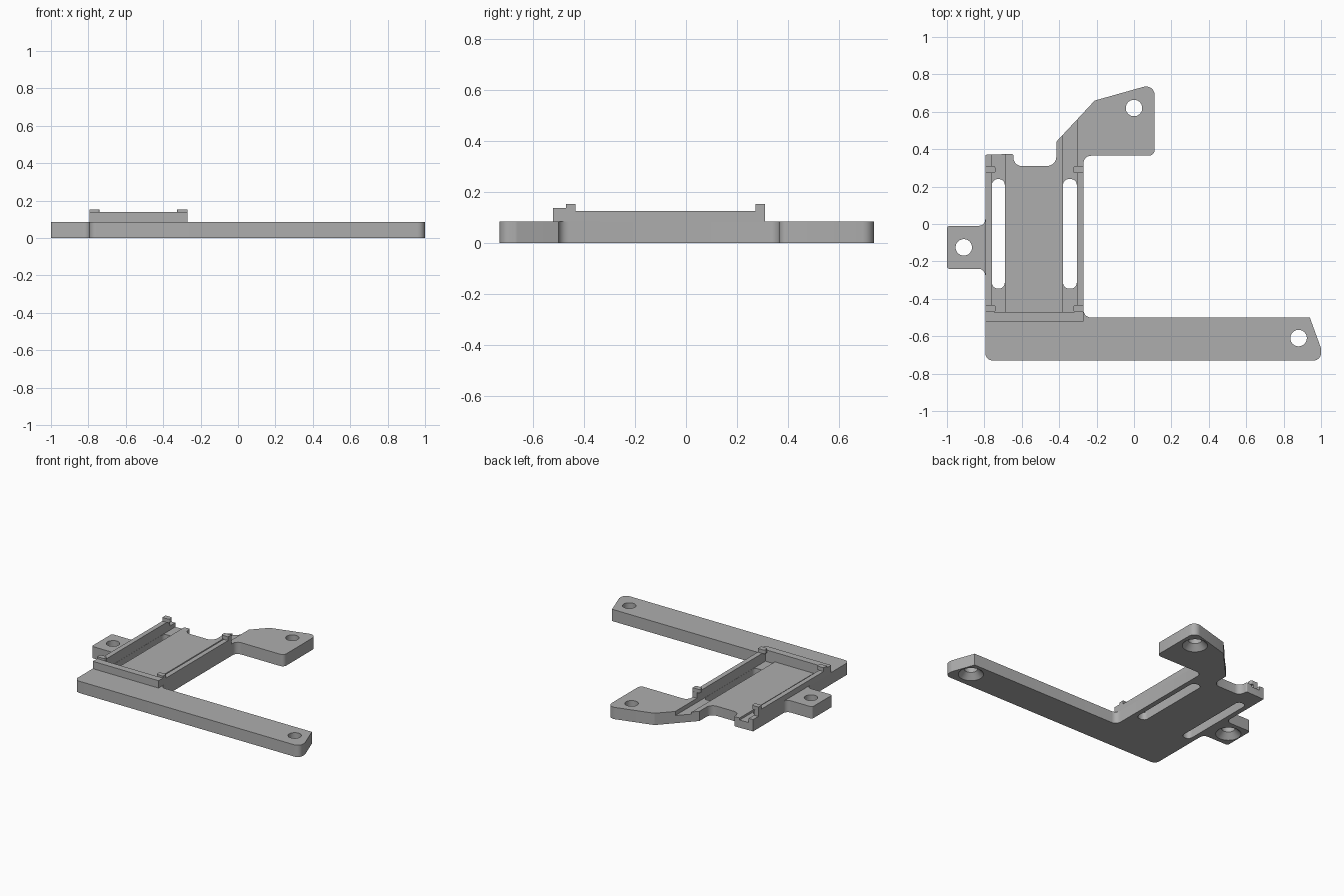
import bpy, bmesh, math
from mathutils import Vector

cube = bpy.data.objects.get("Cube")
if cube:
    bpy.data.objects.remove(cube, do_unlink=True)

grey = bpy.data.materials.new("plain grey")
grey.use_nodes = True
colour = (0.42, 0.42, 0.42, 1)
grey.diffuse_color = colour
grey.node_tree.nodes["Principled BSDF"].inputs["Base Color"].default_value = colour


def rounded(corners, steps=6):
    """Replace each (x, y, radius) corner by an arc tangent to both edges."""
    out = []
    n = len(corners)
    for i, (x, y, r) in enumerate(corners):
        p = Vector((x, y))
        if r == 0:
            out.append(p)
            continue
        a = (Vector(corners[i - 1][:2]) - p).normalized()
        b = (Vector(corners[(i + 1) % n][:2]) - p).normalized()
        half = a.angle(b) / 2
        centre = p + (a + b).normalized() * (r / math.sin(half))
        start = p + a * (r / math.tan(half)) - centre
        end = p + b * (r / math.tan(half)) - centre
        turn = start.angle_signed(end)
        for k in range(steps + 1):
            t = -turn * k / steps
            c, s = math.cos(t), math.sin(t)
            out.append(centre + Vector((start.x * c - start.y * s,
                                        start.x * s + start.y * c)))
    return out


def add_object(name, bm):
    bmesh.ops.recalc_face_normals(bm, faces=bm.faces[:])
    mesh = bpy.data.meshes.new(name)
    bm.to_mesh(mesh)
    bm.free()
    mesh.materials.append(grey)
    ob = bpy.data.objects.new(name, mesh)
    bpy.context.collection.objects.link(ob)
    return ob


def prism(name, corners, z0, z1):
    bm = bmesh.new()
    face = bm.faces.new([bm.verts.new((p.x, p.y, z0)) for p in rounded(corners)])
    new = bmesh.ops.extrude_face_region(bm, geom=[face])["geom"]
    verts = [v for v in new if isinstance(v, bmesh.types.BMVert)]
    bmesh.ops.translate(bm, verts=verts, vec=(0, 0, z1 - z0))
    return add_object(name, bm)


def block(name, x0, x1, y0, y1, z0, z1, r=0):
    return prism(name, [(x0, y0, r), (x1, y0, r), (x1, y1, r), (x0, y1, r)], z0, z1)


def cone(name, x, y, r0, r1, z0, z1):
    bm = bmesh.new()
    bmesh.ops.create_cone(bm, cap_ends=True, segments=40, radius1=r0, radius2=r1,
                          depth=z1 - z0)
    bmesh.ops.translate(bm, verts=bm.verts[:], vec=(x, y, (z0 + z1) / 2))
    return add_object(name, bm)


def cut(target, cutter):
    cutter.hide_render = True
    mod = target.modifiers.new("cut", "BOOLEAN")
    mod.operation = "DIFFERENCE"
    mod.solver = "EXACT"
    mod.object = cutter
    bpy.context.view_layer.objects.active = target
    bpy.ops.object.modifier_apply(modifier=mod.name)
    bpy.data.objects.remove(cutter, do_unlink=True)


def smooth(ob):
    bpy.ops.object.select_all(action="DESELECT")
    ob.select_set(True)
    bpy.context.view_layer.objects.active = ob
    bpy.ops.object.shade_smooth_by_angle(angle=math.radians(30))


# Bracket plate with its long arm, upper arm and side tab
TOP = 0.085
outline = [
    (-0.795, -0.73, 0.04), (1.0, -0.73, 0.04), (1.0, -0.665, 0.03),
    (0.94, -0.5, 0), (-0.27, -0.5, 0.04), (-0.27, 0.365, 0.04),
    (0.11, 0.365, 0.03), (0.11, 0.75, 0.045), (-0.21, 0.66, 0),
    (-0.415, 0.44, 0), (-0.415, 0.31, 0.05), (-0.645, 0.31, 0.045),
    (-0.645, 0.375, 0.01), (-0.795, 0.37, 0), (-0.795, -0.01, 0.035),
    (-1.0, -0.01, 0.015), (-1.0, -0.24, 0.015), (-0.795, -0.24, 0.035),
]
plate = prism("bracket_plate", outline, 0, TOP)

# Recessed tray floor, then the two deeper lanes and their through slots
cut(plate, block("tray_cutter", -0.76, -0.305, -0.47, 0.9, 0.07, 0.2))
for x0, x1 in ((-0.76, -0.69), (-0.38, -0.305)):
    cut(plate, block("lane_cutter", x0, x1, -0.47, 0.9, 0.055, 0.2))
    cut(plate, block("slot_cutter", x0 + 0.001, x1 - 0.001, -0.345, 0.24,
                     -0.1, 0.2, 0.03))

# Screw holes, countersunk from below
for x, y in ((-0.91, -0.125), (0.0, 0.62), (0.88, -0.61)):
    cut(plate, cone("hole_cutter", x, y, 0.044, 0.044, -0.1, 0.2))
    cut(plate, cone("sink_cutter", x, y, 0.088, 0.044, -0.005, 0.04))
smooth(plate)

# Front wall of the tray
block("front_wall", -0.795, -0.27, -0.52, -0.47, TOP, 0.138)

# Side rails, each with two clips that overhang the tray
for side, outer, inward in (("right", -0.795, 1), ("left", -0.27, -1)):
    inner = outer + 0.035 * inward
    lo, hi = sorted((outer, inner))
    block(side + "_rail", lo, hi, -0.47, 0.31, TOP, 0.125)
    tip = outer + 0.055 * inward
    for place, y in (("front", -0.47), ("rear", 0.272)):
        y1 = y + 0.037
        corners = [(outer, y, 0), (tip, y, 0.012), (tip, y1, 0.012), (outer, y1, 0)]
        if inward < 0:
            corners.reverse()
        smooth(prism(f"{side}_{place}_clip", corners, 0.125, 0.152))
